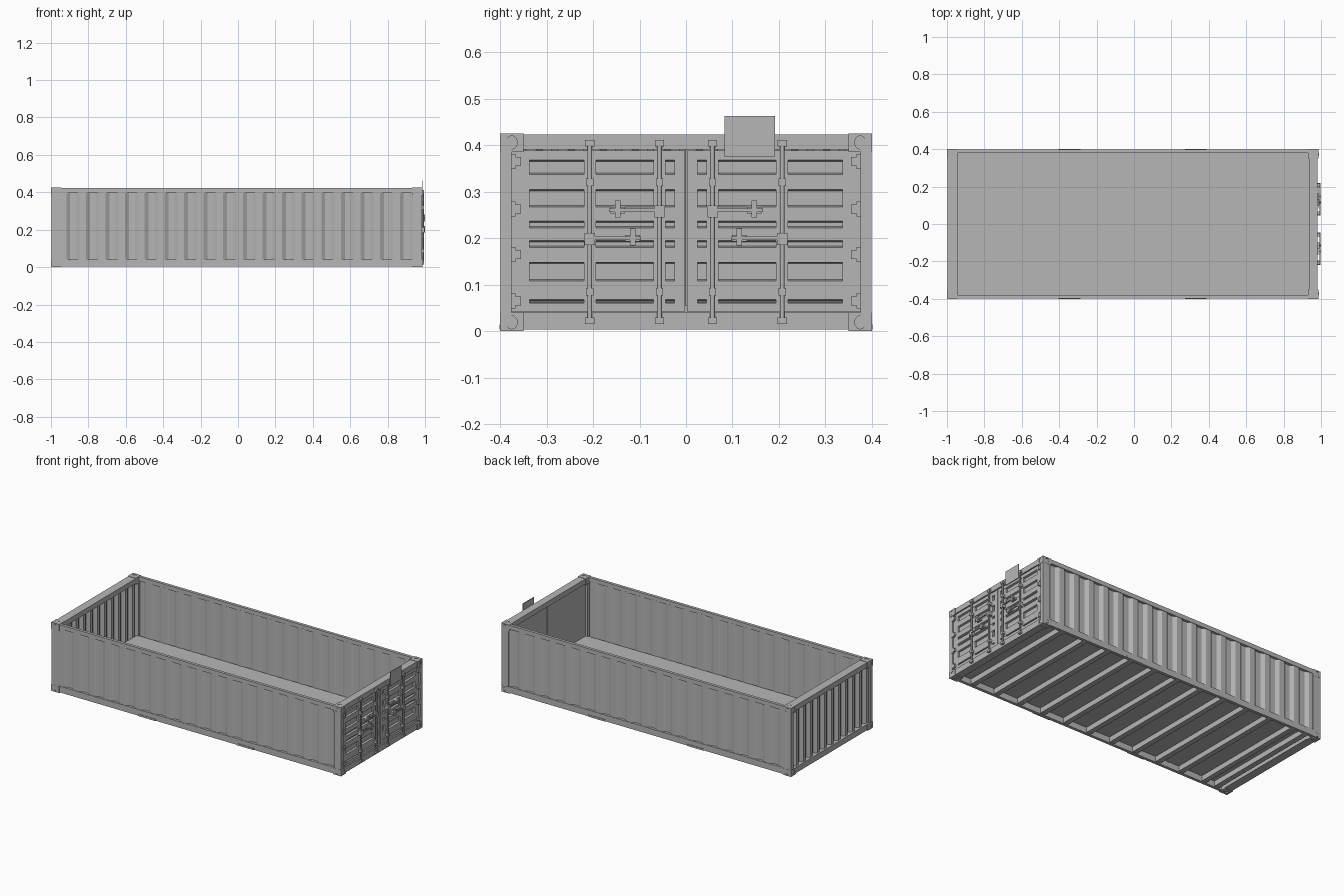
import bpy, bmesh, math
from mathutils import Matrix, Vector

cube = bpy.data.objects.get("Cube")
if cube:
    bpy.data.objects.remove(cube, do_unlink=True)

steel = bpy.data.materials.new("grey_steel")
steel.use_nodes = True
COLOR = (0.47, 0.47, 0.47, 1)
steel.diffuse_color = COLOR
steel.node_tree.nodes["Principled BSDF"].inputs["Base Color"].default_value = COLOR

X0, X1 = -1.0, 0.986      # body ends: plain wall, door frame
W, H = 0.4, 0.425         # half width, height
POST = 0.055


def make(name, bm, fix=True):
    if fix:
        bmesh.ops.recalc_face_normals(bm, faces=bm.faces[:])
    me = bpy.data.meshes.new(name)
    bm.to_mesh(me)
    bm.free()
    me.materials.append(steel)
    ob = bpy.data.objects.new(name, me)
    bpy.context.scene.collection.objects.link(ob)
    return ob


def box(bm, x0, x1, y0, y1, z0, z1):
    lo, hi = Vector((x0, y0, z0)), Vector((x1, y1, z1))
    size = hi - lo
    m = Matrix.Translation((lo + hi) / 2) @ Matrix.Diagonal((*[abs(s) for s in size], 1))
    bmesh.ops.create_cube(bm, size=1, matrix=m)


def mbox(bm, x0, x1, y0, y1, z0, z1):
    """A box on both sides of the centre line."""
    for s in (-1, 1):
        box(bm, x0, x1, s * y0, s * y1, z0, z1)


def corrugated(name, start, end, waves, inner, outer, z0, z1, along_x):
    """Trapezoid-wave sheet standing upright."""
    bm = bmesh.new()
    step = (end - start) / waves
    path = []
    for i in range(waves):
        for f, d in ((0, outer), (0.3, outer), (0.5, inner), (0.8, inner)):
            path.append((start + (i + f) * step, d))
    path.append((end, outer))
    cols = []
    for t, d in path:
        p = (t, d) if along_x else (d, t)
        cols.append([bm.verts.new((*p, z)) for z in (z0, z1)])
    for a, b in zip(cols, cols[1:]):
        bm.faces.new((a[0], b[0], b[1], a[1]))
    ob = make(name, bm)
    mod = ob.modifiers.new("thickness", "SOLIDIFY")
    mod.thickness = 0.003
    mod.offset = 0
    return ob


# Frame: corner posts, side rails, end headers and sills
bm = bmesh.new()
for x0, x1 in ((X0 + 0.002, X0 + POST), (X1 - POST + 0.005, X1 - 0.002)):
    mbox(bm, x0, x1, W - 0.025, W - 0.001, 0.01, H - 0.01)
make("corner_posts", bm)

bm = bmesh.new()
mbox(bm, X0 + 0.03, X1 - 0.03, W - 0.02, W - 0.002, H - 0.028, H - 0.002)
make("top_side_rails", bm)

bm = bmesh.new()
mbox(bm, X0 + 0.03, X1 - 0.03, W - 0.02, W - 0.002, 0.004, 0.042)
make("bottom_side_rails", bm)

bm = bmesh.new()
for x0, x1 in ((X0 + 0.003, X0 + POST), (X1 - POST + 0.004, X1 - 0.004)):
    box(bm, x0, x1, -W + 0.01, W - 0.01, H - 0.034, H - 0.002)
    box(bm, x0, x1, -W + 0.01, W - 0.01, 0.004, 0.04)
make("end_headers_and_sills", bm)

# Corner castings with oval sockets on their outer faces
bm, holes = bmesh.new(), bmesh.new()
for sx, px in ((1, X0), (-1, X1)):
    for sy in (1, -1):
        for sz, pz in ((1, 0), (-1, H)):
            corner = Vector((px, -sy * W, pz))
            inner = corner + Vector((sx * 0.055, sy * 0.05, sz * 0.04))
            box(bm, corner.x, inner.x, corner.y, inner.y, corner.z, inner.z)
            mid = corner + Vector((sx * 0.027, sy * 0.025, sz * 0.019))
            for axis, at in (("Y", (corner.x, mid.y, mid.z)),
                             ("X", (mid.x, corner.y, mid.z)),
                             ("Z", (mid.x, mid.y, corner.z))):
                turn = Matrix.Identity(4) if axis == "Z" else Matrix.Rotation(math.pi / 2, 4, axis)
                long = (1.2, 1, 1) if axis == "Z" else (1, 1, 1.2)
                bmesh.ops.create_cone(
                    holes, cap_ends=True, segments=12, radius1=0.012, radius2=0.012, depth=0.012,
                    matrix=Matrix.Translation(at) @ Matrix.Diagonal((*long, 1)) @ turn)
castings = make("corner_castings", bm)
cutter = make("socket_cutter", holes)
cutter.hide_render = True
mod = castings.modifiers.new("sockets", "BOOLEAN")
mod.operation, mod.object, mod.solver = "DIFFERENCE", cutter, "EXACT"
baked = bpy.data.meshes.new_from_object(castings.evaluated_get(bpy.context.evaluated_depsgraph_get()))
castings.modifiers.clear()
castings.data = baked
bpy.data.objects.remove(cutter, do_unlink=True)

# Corrugated walls
for s, side in ((1, "back"), (-1, "front")):
    corrugated(side + "_wall", X0 + 0.05, X1 - 0.048, 18, s * 0.381, s * 0.394,
               0.038, H - 0.024, True)
corrugated("end_wall", -W + 0.022, W - 0.022, 11, X0 + 0.035, X0 + 0.014, 0.035, H - 0.03, False)

# Floor and cross beams
bm = bmesh.new()
box(bm, X0 + 0.04, X1 - 0.03, -W + 0.018, W - 0.018, 0.04, 0.056)
make("floor", bm)
bm = bmesh.new()
for x in [-0.91] + [-0.82 + i * 0.165 for i in range(11)]:
    box(bm, x - 0.016, x + 0.016, -W + 0.015, W - 0.015, 0.008, 0.041)
make("cross_beams", bm)

# Fork pocket plates on the bottom rails
bm = bmesh.new()
for x in (-0.345, 0.33):
    mbox(bm, x - 0.058, x + 0.058, W - 0.004, W + 0.001, 0.003, 0.014)
make("fork_pocket_plates", bm)

# Doors: pressed panels with horizontal grooves, and plain edges
FACE, BACK, GROOVE = X1 - 0.01, X1 - 0.035, X1 - 0.021
rows = ((0.06, 0.068), (0.108, 0.148), (0.18, 0.195), (0.222, 0.237), (0.267, 0.305), (0.337, 0.368))
profile = [(BACK, 0.042), (FACE, 0.042)]
for a, b in rows:
    profile += [(FACE, a), (GROOVE, a + 0.003), (GROOVE, b - 0.003), (FACE, b)]
profile += [(FACE, 0.389), (BACK, 0.389)]
for s, side in ((1, "left"), (-1, "right")):
    bm = bmesh.new()
    face = bm.faces.new([bm.verts.new((x, s * 0.025, z)) for x, z in profile])
    ext = bmesh.ops.extrude_face_region(bm, geom=[face])
    moved = [v for v in ext["geom"] if isinstance(v, bmesh.types.BMVert)]
    bmesh.ops.translate(bm, verts=moved, vec=(0, s * 0.312, 0))
    for y0, y1 in ((0.002, 0.025), (0.337, 0.378)):
        box(bm, BACK, FACE, s * y0, s * y1, 0.042, 0.389)
    # flat strips behind the locking rods
    for y in (0.057, 0.207):
        box(bm, BACK, FACE - 0.001, s * (y - 0.013), s * (y + 0.013), 0.043, 0.388)
    make("door_" + side, bm)

# Hinges
bm = bmesh.new()
for z in (0.065, 0.165, 0.263, 0.365):
    mbox(bm, FACE - 0.002, X1 + 0.002, 0.367, 0.377, z - 0.016, z + 0.016)
    mbox(bm, FACE - 0.002, X1, 0.355, 0.372, z - 0.01, z + 0.01)
make("door_hinges", bm)

# Locking rods with guide brackets
bm = bmesh.new()
ROD = X1 + 0.003
for y in (-0.207, -0.057, 0.057, 0.207):
    bmesh.ops.create_cone(bm, cap_ends=True, segments=12, radius1=0.005, radius2=0.005,
                          depth=0.39, matrix=Matrix.Translation((ROD, y, 0.213)))
rods = make("locking_rods", bm)
bm = bmesh.new()
for y, hub in ((0.057, 0.257), (0.207, 0.198)):
    for z in (0.022, 0.404):
        mbox(bm, X1 - 0.006, X1 + 0.009, y - 0.010, y + 0.010, z - 0.007, z + 0.007)
    for z in (0.085, 0.32):
        mbox(bm, FACE - 0.002, X1 + 0.009, y - 0.008, y + 0.008, z - 0.008, z + 0.008)
    mbox(bm, FACE - 0.002, X1 + 0.011, y - 0.011, y + 0.011, hub - 0.013, hub + 0.013)
make("rod_brackets", bm)

# Handles with catches
bm = bmesh.new()
for y0, y1, catch, z in ((0.057, 0.166, 0.147, 0.260), (0.097, 0.207, 0.115, 0.200)):
    mbox(bm, X1 + 0.006, X1 + 0.012, y0, y1, z - 0.004, z + 0.004)
    mbox(bm, FACE - 0.002, X1 + 0.008, catch - 0.016, catch + 0.016, z - 0.007, z + 0.007)
    mbox(bm, X1 + 0.004, X1 + 0.014, catch - 0.006, catch + 0.006, z - 0.016, z + 0.021)
make("door_handles", bm)

# Upright marker plate above the door
bm = bmesh.new()
box(bm, X1 - 0.003, X1 + 0.001, 0.083, 0.192, 0.376, 0.463)
make("marker_plate", bm)

for ob in (rods, castings):
    bpy.ops.object.select_all(action="DESELECT")
    ob.select_set(True)
    bpy.context.view_layer.objects.active = ob
    bpy.ops.object.shade_smooth_by_angle(angle=math.radians(35))
